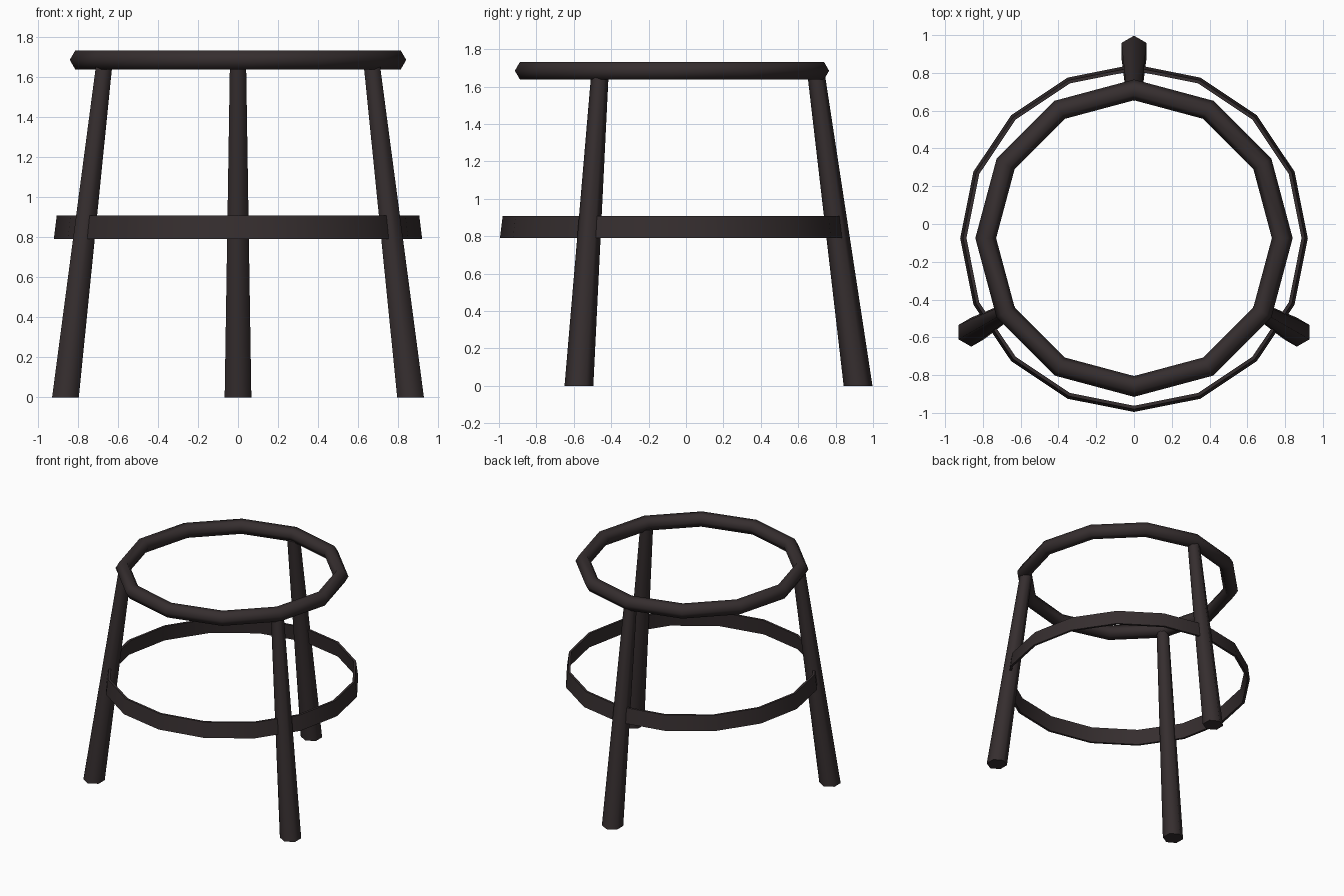
import bpy, math
from math import cos, sin, pi, radians

if "Cube" in bpy.data.objects:
    bpy.data.objects.remove(bpy.data.objects["Cube"])

CY = -0.075  # y of the stool's axis

mat = bpy.data.materials.new("dark brown metal")
mat.diffuse_color = (0.036, 0.027, 0.028, 1)
mat.use_nodes = True
mat.node_tree.nodes["Principled BSDF"].inputs["Base Color"].default_value = mat.diffuse_color


def make(name, verts, faces, angle):
    me = bpy.data.meshes.new(name)
    me.from_pydata(verts, [], faces)
    me.materials.append(mat)
    me.shade_smooth()
    me.set_sharp_from_angle(angle=radians(angle))
    ob = bpy.data.objects.new(name, me)
    bpy.context.collection.objects.link(ob)
    return ob


def ring(name, profile, n, angle):
    """Sweep a closed counter-clockwise (radius, z) profile round the axis."""
    m = len(profile)
    verts = [(r * cos(2 * pi * i / n), CY + r * sin(2 * pi * i / n), z)
             for i in range(n) for r, z in profile]
    faces = [(i * m + j, (i + 1) % n * m + j,
              (i + 1) % n * m + (j + 1) % m, i * m + (j + 1) % m)
             for i in range(n) for j in range(m)]
    return make(name, verts, faces, angle)


def leg(name, a):
    """Tapered six-sided leg leaning in towards the top ring."""
    verts = []
    for z, d, r in ((0, 0.995, 0.077), (1.65, 0.773, 0.047)):
        for k in range(6):
            t = a + k * pi / 3
            verts.append((d * cos(a) + r * cos(t), CY + d * sin(a) + r * sin(t), z))
    faces = [(k, (k + 1) % 6, (k + 1) % 6 + 6, k + 6) for k in range(6)]
    faces += [tuple(range(5, -1, -1)), tuple(range(6, 12))]
    return make(name, verts, faces, 65)


# Top ring: 12 segments with a hexagonal section
ring("top_ring", [(0.785 + 0.055 * cos(k * pi / 3), 1.685 + 0.055 * sin(k * pi / 3))
                  for k in range(6)], 12, 65)

# Lower flat band, slightly conical
ring("lower_band", [(0.92, 0.79), (0.905, 0.908), (0.887, 0.908), (0.902, 0.79)], 16, 40)

# Three splayed legs
for name, deg in (("back_leg", 90), ("left_leg", 210), ("right_leg", 330)):
    leg(name, radians(deg))
